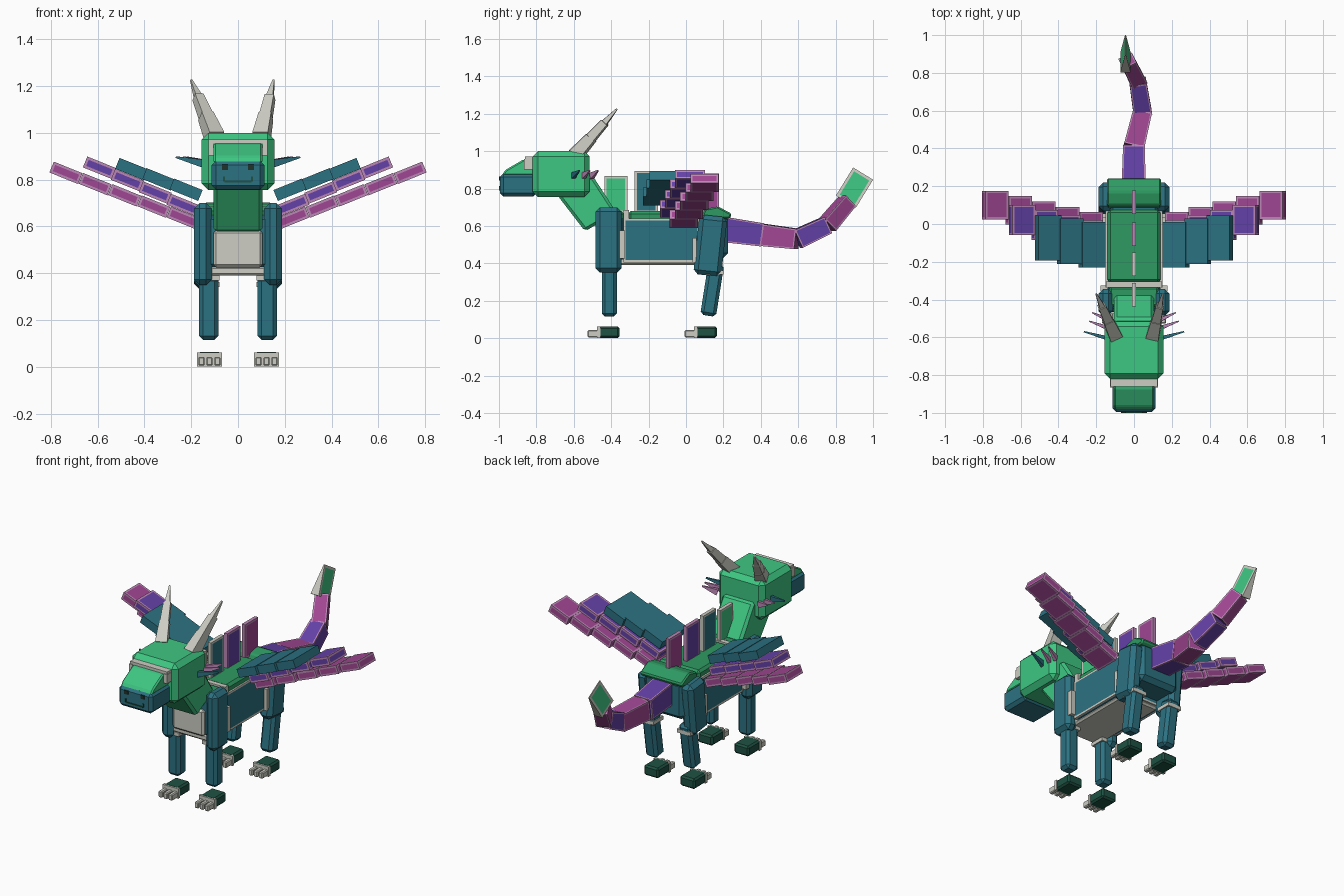
import bpy, bmesh, math
from mathutils import Matrix, Vector, Euler

cube = bpy.data.objects.get("Cube")
if cube:
    bpy.data.objects.remove(cube, do_unlink=True)


def material(name, rgb):
    lin = [((c / 255 + 0.055) / 1.055) ** 2.4 for c in rgb] + [1]
    m = bpy.data.materials.new(name)
    m.use_nodes = True
    m.diffuse_color = lin
    m.node_tree.nodes["Principled BSDF"].inputs["Base Color"].default_value = lin
    return m


BRIGHT = material("bright_green", (62, 198, 130))
GREEN = material("leaf_green", (46, 154, 98))
TEAL = material("teal", (44, 114, 130))
PURPLE = material("purple", (100, 65, 168))
MAGENTA = material("magenta", (160, 70, 146))
PINK = material("pink", (188, 135, 182))
GREY = material("bone_grey", (205, 205, 196))
DARK = material("dark_green", (30, 82, 66))
BLACK = material("nostril_dark", (32, 50, 42))


def finish(bm, name, mat, bevel=0, inlay=None, border=0.012):
    """Bevel the edges or inlay a second colour in the larger faces."""
    bmesh.ops.recalc_face_normals(bm, faces=bm.faces[:])
    if bevel:
        bmesh.ops.bevel(bm, geom=bm.edges[:], offset=bevel, segments=1, affect='EDGES')
    if inlay:
        wide = [f for f in bm.faces if min(e.calc_length() for e in f.edges) > 3 * border]
        bmesh.ops.inset_individual(bm, faces=wide, thickness=border, use_even_offset=True)
        for f in wide:
            f.material_index = 1
    mesh = bpy.data.meshes.new(name)
    bm.to_mesh(mesh)
    bm.free()
    mesh.materials.append(mat)
    if inlay:
        mesh.materials.append(inlay)
    obj = bpy.data.objects.new(name, mesh)
    bpy.context.collection.objects.link(obj)
    return obj


def block(name, center, size, mat, rot=None, taper=(1, 1), **kw):
    bm = bmesh.new()
    bmesh.ops.create_cube(bm, size=1)
    for v in bm.verts:
        if v.co.y > 0:
            v.co.x *= taper[0]
            v.co.z *= taper[1]
    turn = rot if rot is not None else Matrix.Identity(4)
    bm.transform(Matrix.Translation(center) @ turn @ Matrix.Diagonal((*size, 1)))
    return finish(bm, name, mat, **kw)


def span(name, start, end, width, height, mat, **kw):
    """A block stretched from one point to another."""
    a, b = Vector(start), Vector(end)
    rot = (b - a).to_track_quat('Y', 'Z').to_matrix().to_4x4()
    return block(name, (a + b) / 2, (width, (b - a).length, height), mat, rot, **kw)


def bounds(name, x, y, z, mat, **kw):
    """A block given by its extents."""
    ctr = [(lo + hi) / 2 for lo, hi in (x, y, z)]
    return block(name, ctr, [hi - lo for lo, hi in (x, y, z)], mat, **kw)


def prism(name, outline, half, mat, **kw):
    """A side outline (y, z) extruded across x."""
    bm = bmesh.new()
    left, right = ([bm.verts.new((s * half, y, z)) for y, z in outline] for s in (1, -1))
    bm.faces.new(left)
    bm.faces.new(right)
    for i in range(len(outline)):
        j = (i + 1) % len(outline)
        bm.faces.new((left[i], left[j], right[j], right[i]))
    return finish(bm, name, mat, **kw)


# Head and snout
bounds("head", (-.155, .155), (-.82, -.515), (.755, 1.0), BRIGHT, bevel=.028)
bounds("snout", (-.113, .113), (-.995, -.80), (.757, .88), TEAL, bevel=.018)
prism("snout_ridge", [(-.985, .87), (-.965, .90), (-.87, .955), (-.80, .955), (-.80, .87)],
      .105, BRIGHT, bevel=.008)
bounds("brow", (-.125, .125), (-.86, -.81), (.952, .972), GREY)
for s, side in ((1, "left"), (-1, "right")):
    block("brow_end_" + side, (s * .116, -.84, .93), (.022, .05, .055), GREY)
    block("nostril_" + side, (s * .055, -.996, .853), (.026, .008, .022), BLACK)
    block("mouth_corner_" + side, (s * .06, -.996, .803), (.008, .008, .02), DARK)
    # Cheek spikes
    for i, (y, reach, mat) in enumerate(((-.605, .265, TEAL), (-.55, .235, PINK), (-.505, .22, PINK))):
        span(f"cheek_spike_{side}_{i}", (s * .14, y, .867), (s * reach, y + .035, .896),
             .022, .036, mat, taper=(.3, .2))
block("mouth", (0, -.996, .792), (.116, .008, .007), DARK)

# Horns in three narrowing steps
for side, base, tip in (("left", (.10, -.59, .98), (.152, -.37, 1.225)),
                        ("right", (-.10, -.59, .98), (-.20, -.37, 1.225))):
    a, b = Vector(base), Vector(tip)
    for i, w in enumerate((.068, .05, .032)):
        span(f"horn_{side}_{i}", a.lerp(b, i / 3), a.lerp(b, (i + 1.12) / 3 if i < 2 else 1),
             w, w, GREY, taper=(.8, .8) if i < 2 else (.25, .25))

# Neck and trunk
prism("neck", [(-.70, .78), (-.54, .572), (-.37, .67), (-.50, .87)], .105, BRIGHT, bevel=.015)
bounds("chest", (-.14, .14), (-.465, -.32), (.42, .65), TEAL, bevel=.02)
bounds("chest_plate", (-.105, .105), (-.485, -.44), (.425, .585), GREY, bevel=.012)
bounds("trunk", (-.15, .15), (-.335, .07), (.405, .64), GREY, inlay=TEAL)
bounds("belly", (-.125, .125), (-.46, .06), (.39, .43), GREY, bevel=.01)
bounds("back", (-.14, .14), (-.31, .075), (.62, .68), GREEN, bevel=.015)
bounds("shoulder_top", (-.135, .135), (-.44, -.33), (.62, .68), GREEN, bevel=.015)
bounds("collar", (-.148, .148), (-.335, -.305), (.60, .685), GREY)
bounds("rump", (-.135, .135), (.05, .225), (.43, .66), TEAL, bevel=.025)
prism("rump_top", [(.08, .64), (.10, .69), (.17, .705), (.245, .665), (.235, .64)],
      .142, GREEN, bevel=.008)

# Legs and feet
hind_turn = Euler((math.radians(-6), 0, 0)).to_matrix().to_4x4()
for s, side in ((1, "left"), (-1, "right")):
    block("shoulder_" + side, (s * .15, -.415, .525), (.076, .14, .35), TEAL, bevel=.024)
    block("shoulder_trim_" + side, (s * .145, -.34, .50), (.065, .03, .15), GREY)
    block("hip_" + side, (s * .145, .13, .495), (.085, .15, .32), TEAL, hind_turn, bevel=.024)
    block("hip_trim_" + side, (s * .14, .045, .47), (.06, .02, .13), GREY)
    block("front_cuff_" + side, (s * .125, -.412, .38), (.092, .09, .022), GREY)
    block("hind_cuff_" + side, (s * .125, .153, .352), (.092, .095, .022), GREY)
    block("front_leg_" + side, (s * .125, -.41, .25), (.082, .08, .27), TEAL, bevel=.017)
    span("hind_leg_" + side, (s * .125, .162, .40), (s * .125, .118, .12), .082, .085,
         TEAL, bevel=.017)
    for pair, heel in (("front", -.355), ("hind", .165)):
        x = s * .122
        block(f"{pair}_foot_{side}", (x, heel - .06, .032), (.10, .12, .062), DARK, bevel=.01)
        block(f"{pair}_foot_trim_{side}", (x, heel - .112, .032), (.106, .018, .06), GREY)
        for i in (-1, 0, 1):
            block(f"{pair}_claw_{side}_{i + 1}", (x + i * .034, heel - .142, .024),
                  (.026, .06, .038), GREY, bevel=.005)

# Plates along the spine
for name, y, top, mat in (("green", -.375, .867, BRIGHT), ("teal", -.213, .895, TEAL),
                          ("purple", -.055, .89, PURPLE), ("magenta", .115, .88, MAGENTA)):
    edge = GREY if mat in (BRIGHT, TEAL) else PINK
    bounds("spine_plate_" + name, (-.011, .011), (y - .062, y + .062), (.67, top), edge, inlay=mat)

# Tail
path = [(-.002, .21, .58), (0, .41, .552), (.045, .595, .53), (.02, .755, .605), (-.035, .865, .735)]
for i, (w, h) in enumerate(((.126, .135), (.11, .118), (.098, .105), (.085, .09))):
    span(f"tail_segment_{i}", path[i], path[i + 1], w, h, PINK,
         taper=(.92, .92), inlay=(PURPLE, MAGENTA)[i % 2], border=.008)
tip = span("tail_leaf", (-.045, .855, .73), (-.045, .947, .88), .055, .125, GREY,
           taper=(.1, 1), inlay=BRIGHT, border=.015)

# Wings: three stacked layers of stepped feathers, first centre, step, depth
layers = (("upper", 3, Vector((.222, -.11, .757)), Vector((.116, .018, .044)), .24, TEAL, None),
          ("middle", 4, Vector((.235, -.06, .692)), Vector((.119, .027, .053)), .16, PINK, PURPLE),
          ("lower", 5, Vector((.235, -.012, .637)), Vector((.125, .028, .048)), .15, PINK, MAGENTA))
for s, side in ((1, "left"), (-1, "right")):
    turn = Euler((0, math.radians(-22 * s), 0)).to_matrix().to_4x4()
    for name, count, first, step, depth, mat, centre in layers:
        for i in range(count):
            c = first + step * i
            block(f"wing_{name}_feather_{side}_{i}", (s * c.x, c.y, c.z),
                  (.132, depth, .05), mat, turn, inlay=centre, border=.011)
